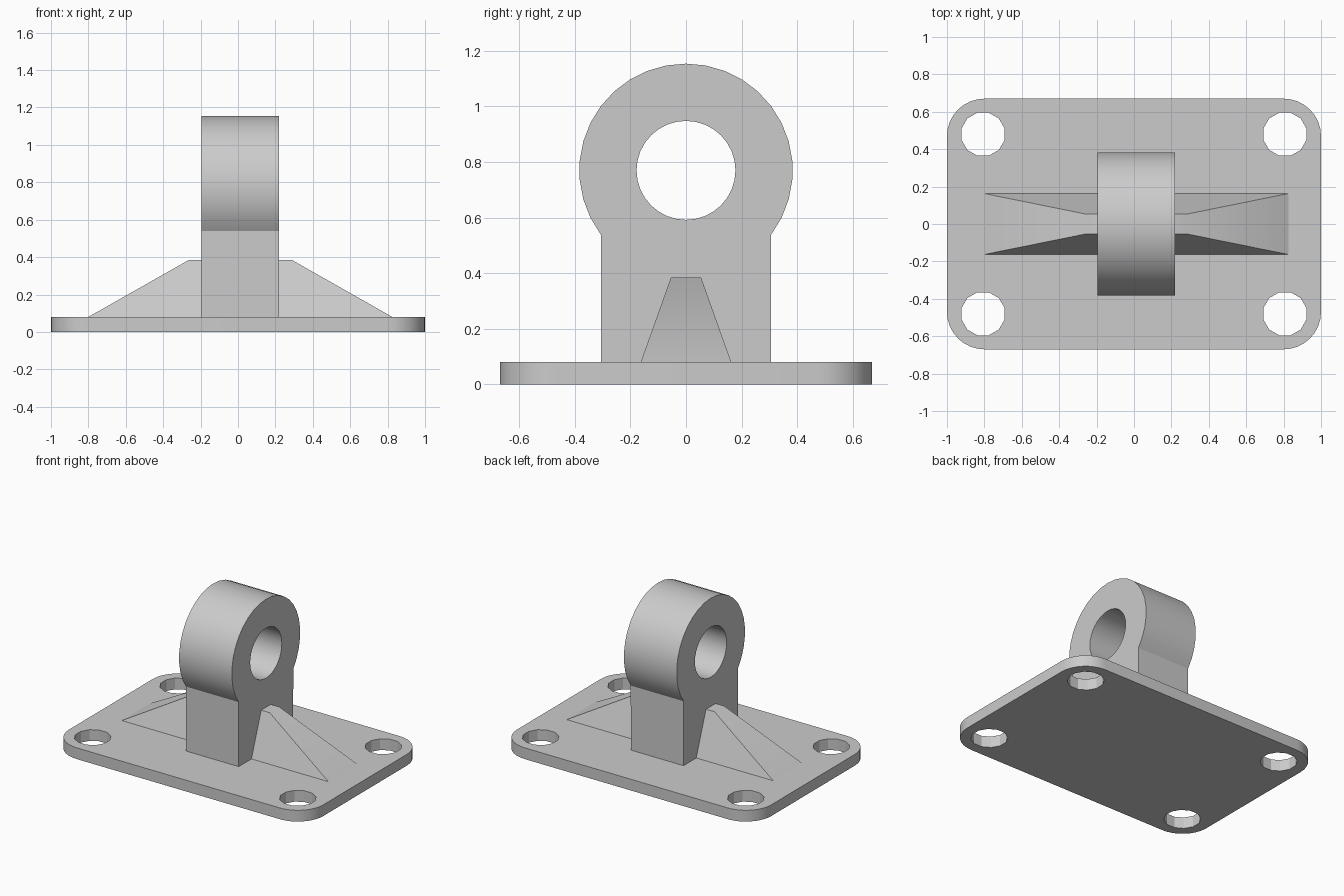
import bpy, bmesh
from math import radians, cos, sin, pi
from mathutils import Matrix, Vector

cube = bpy.data.objects.get("Cube")
if cube:
    bpy.data.objects.remove(cube, do_unlink=True)

grey = bpy.data.materials.new("cast grey")
grey.use_nodes = True
colour = (0.6, 0.6, 0.6, 1)
grey.diffuse_color = colour
grey.node_tree.nodes["Principled BSDF"].inputs["Base Color"].default_value = colour


def arc(cx, cy, r, start, end, steps):
    angles = [radians(start + (end - start) * i / steps) for i in range(steps + 1)]
    return [(cx + r * cos(a), cy + r * sin(a)) for a in angles]


def circle(cx, cy, r, sides, turn=0):
    return arc(cx, cy, r, turn, turn + 360, sides)[:-1]


def finish(name, bm):
    bmesh.ops.recalc_face_normals(bm, faces=bm.faces)
    mesh = bpy.data.meshes.new(name)
    bm.to_mesh(mesh)
    bm.free()
    mesh.materials.append(grey)
    obj = bpy.data.objects.new(name, mesh)
    bpy.context.collection.objects.link(obj)
    bpy.ops.object.select_all(action='DESELECT')
    obj.select_set(True)
    bpy.context.view_layer.objects.active = obj
    bpy.ops.object.shade_smooth_by_angle(angle=radians(29.8))
    return obj


def extruded(name, loops, depth, matrix=Matrix()):
    """Fill an outline with holes, extrude it along z, then place it."""
    bm = bmesh.new()
    for loop in loops:
        verts = [bm.verts.new((x, y, 0)) for x, y in loop]
        for a, b in zip(verts, verts[1:] + verts[:1]):
            bm.edges.new((a, b))
    bmesh.ops.triangle_fill(bm, edges=bm.edges[:], use_beauty=True, normal=(0, 0, 1))
    result = bmesh.ops.extrude_face_region(bm, geom=bm.faces[:], use_keep_orig=True)
    top = [v for v in result["geom"] if isinstance(v, bmesh.types.BMVert)]
    bmesh.ops.translate(bm, verts=top, vec=(0, 0, depth))
    bmesh.ops.transform(bm, matrix=matrix, verts=bm.verts)
    return finish(name, bm)


# Rounded base plate with four faceted bolt holes
outline = []
for i, (sx, sy) in enumerate([(1, 1), (-1, 1), (-1, -1), (1, -1)]):
    outline += arc(sx * 0.8, sy * 0.47, 0.2, i * 90, i * 90 + 90, 8)
holes = [circle(sx * 0.807, sy * 0.48, 0.119, 12, 15) for sx in (-1, 1) for sy in (-1, 1)]
extruded("base_plate", [outline] + holes, 0.08)

# Upright lug with round eye, its profile drawn in the y-z plane
lug = arc(0, 0.77, 0.384, -37, 217, 24) + [(-0.306, 0.06), (0.306, 0.06)]
stand = Matrix(((0, 0, 1, -0.195), (1, 0, 0, 0), (0, 1, 0, 0), (0, 0, 0, 1)))
extruded("pivot_lug", [lug, circle(0, 0.77, 0.178, 32)], 0.415, stand)

# Tapered rib passing through the lug, sunk slightly into the plate
bm = bmesh.new()
bmesh.ops.create_cube(bm, size=2)
for v in bm.verts:
    half_x, half_y, z = (0.275, 0.054, 0.385) if v.co.z > 0 else (0.848, 0.17, 0.06)
    v.co = Vector((0.0125 + v.co.x * half_x, v.co.y * half_y, z))
finish("support_rib", bm)
